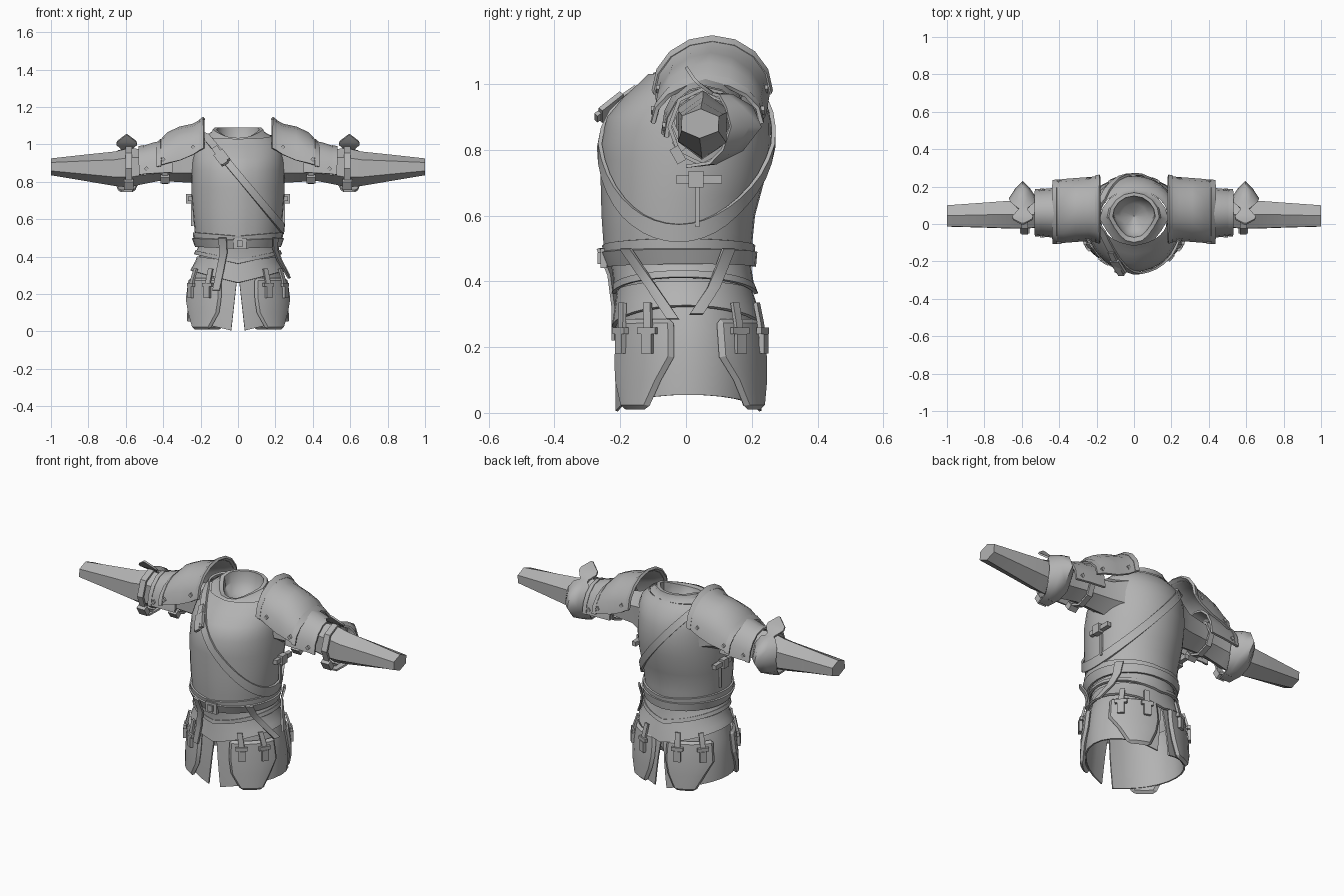
import bpy, bmesh, math
from math import sin, cos, radians, pi
from mathutils import Vector, Euler

if "Cube" in bpy.data.objects:
    bpy.data.objects.remove(bpy.data.objects["Cube"])

metal = bpy.data.materials.new("grey_metal")
metal.diffuse_color = (0.45, 0.45, 0.45, 1)
metal.use_nodes = True
metal.node_tree.nodes["Principled BSDF"].inputs["Base Color"].default_value = metal.diffuse_color

# Body outline: height, half width, front y, back y
BODY = [(0.0, .272, -.215, .23), (.15, .268, -.212, .228), (.28, .25, -.203, .212), (.38, .212, -.20, .19),
        (.45, .205, -.22, .19), (.50, .228, -.245, .20), (.60, .238, -.252, .21), (.72, .248, -.255, .242),
        (.82, .25, -.255, .258), (.90, .247, -.235, .256), (.96, .24, -.185, .242), (1.01, .222, -.13, .215),
        (1.05, .18, -.09, .18)]


def body(t, z, off=0.0):
    """Point on the body at angle t (degrees, front = -90) and height z."""
    zc = min(max(z, BODY[0][0]), BODY[-1][0])
    for a, b in zip(BODY, BODY[1:]):
        if a[0] <= zc <= b[0]:
            k = (zc - a[0]) / (b[0] - a[0])
            w, f, r = (a[i] + (b[i] - a[i]) * k for i in (1, 2, 3))
            break
    t = radians(t)
    return Vector(((w + off) * cos(t), (f + r) / 2 + ((r - f) / 2 + off) * sin(t), z))


def finish(ob, thick=0, mirror=False, bevel=0, angle=35):
    ob.data.materials.append(metal)
    bpy.context.view_layer.objects.active = ob
    ob.select_set(True)
    if thick:
        m = ob.modifiers.new("thickness", 'SOLIDIFY')
        m.thickness, m.offset = thick, 0
        bpy.ops.object.modifier_apply(modifier=m.name)
    if bevel:
        m = ob.modifiers.new("chamfer", 'BEVEL')
        m.width, m.segments, m.angle_limit = bevel, 1, radians(50)
        bpy.ops.object.modifier_apply(modifier=m.name)
    bpy.ops.object.shade_smooth_by_angle(angle=radians(angle))
    ob.select_set(False)
    if mirror:
        ob.modifiers.new("mirror", 'MIRROR')
    return ob


def grid(name, rows, closed=False, cap=False, **kw):
    """Skin a list of equally long point rows."""
    bm = bmesh.new()
    vs = [[bm.verts.new(p) for p in r] for r in rows]
    n = len(rows[0])
    for a, b in zip(vs, vs[1:]):
        for i in range(n if closed else n - 1):
            j = (i + 1) % n
            bm.faces.new((a[i], a[j], b[j], b[i]))
    if cap:
        bm.faces.new(vs[-1])
    bmesh.ops.recalc_face_normals(bm, faces=bm.faces)
    me = bpy.data.meshes.new(name)
    bm.to_mesh(me)
    bm.free()
    ob = bpy.data.objects.new(name, me)
    bpy.context.collection.objects.link(ob)
    return finish(ob, **kw)


def patch(name, rows, n=8, off=0.0, **kw):
    """Plate on the body from rows of (height, start angle, end angle)."""
    return grid(name, [[body(a + (b - a) * i / n, z, off) for i in range(n + 1)] for z, a, b in rows], **kw)


def band(name, top, bottom, off_top, off_bottom, n=32, steps=3, **kw):
    """Full ring on the body; top and bottom give height by angle."""
    rows = []
    for s in range(steps + 1):
        k = s / steps
        rows.append([body(t, top(t) * (1 - k) + bottom(t) * k, off_top * (1 - k) + off_bottom * k)
                     for t in (360 * i / n for i in range(n))])
    return grid(name, rows, closed=True, **kw)


def box(name, loc, size, rot=(0, 0, 0), mirror=False):
    e = Euler([radians(r) for r in rot]).to_matrix()
    sx, sy, sz = (s / 2 for s in size)
    q = [(-sx, -sy), (sx, -sy), (sx, sy), (-sx, sy)]
    rows = [[Vector(loc) + e @ Vector((x * k, y * k, z)) for x, y in q]
            for z, k in ((-sz, .01), (-sz, 1), (sz, 1), (sz, .01))]
    return grid(name, rows, closed=True, mirror=mirror)


def dip(t):
    """0 at the sides, rising to a point at the front and back."""
    return 1 - abs(cos(radians(t)))


# Breastplate and backplate, with a slight crease down the front
heights = [.50, .55, .60, .66, .72, .77, .82, .86, .90, .93, .96, .985, 1.01, 1.03, 1.05]
grid("breastplate", [[body(11.25 * i, z if z < 1.02 else z - .02 * max(0, -sin(radians(11.25 * i))),
                           .005 if i == 24 else 0) for i in range(32)] for z in heights], closed=True)
band("breastplate_rim", lambda t: .53 - .02 * dip(t), lambda t: .50 - .01 * dip(t), .005, .006, steps=1, thick=.01)

# Pointed neck collar with a lining: half width, front y, back y, front z, back z
collar = []
for w, f, b, zf, zb in [(.182, -.138, .185, .995, 1.052), (.145, -.112, .172, 1.018, 1.07),
                        (.135, -.098, .168, 1.035, 1.09), (.114, -.072, .15, 1.03, 1.09),
                        (.108, -.06, .145, .99, 1.03), (.07, -.03, .11, .965, .985), (.002, .04, .044, .95, .95)]:
    ring = []
    for i in range(16):
        t = 2 * pi * i / 16
        s = (sin(t) + 1) / 2
        point = 1 - .4 * max(0, -sin(t)) * abs(cos(t))
        ring.append((w * cos(t) * point, (f + b) / 2 + (b - f) / 2 * sin(t), zf + (zb - zf) * min(1, 1.6 * s)))
    collar.append(ring)
grid("collar", collar, closed=True)


# Diagonal shoulder strap, where a slanted plane meets the body
def on_plane(t, d, off):
    lo, hi = .45, 1.06
    for _ in range(25):
        z = (lo + hi) / 2
        if z > .838 + d - 1.2 * body(t, z, off).x:
            hi = z
        else:
            lo = z
    return body(t, z, off)


grid("shoulder_strap", [[on_plane(9 * i, d, .01) for i in range(40)] for d in (-.03, .03)], closed=True, thick=.012)
box("strap_buckle", (-.085, -.228, .93), (.06, .016, .09), (-45, -38, 0))
box("strap_tongue", (-.095, -.213, .94), (.035, .014, .16), (-50, -34, 0))

# Waist: inner cloth, belt and buckle
band("waist", lambda t: .51, lambda t: .37, -.008, -.002)
band("belt", lambda t: .50 - .01 * dip(t), lambda t: .455 - .01 * dip(t), .012, .016, steps=1, thick=.014)
box("belt_buckle", (.01, -.25, .47), (.07, .02, .06))
box("belt_buckle_bar", (.01, -.262, .47), (.03, .015, .035))
patch("belt_tail", [(.50, -114, -104), (.42, -114, -104), (.32, -116, -107), (.22, -118, -110)], n=2, off=.03, thick=.01)

# Layered waist plates with pointed centres
band("upper_fauld", lambda t: .455, lambda t: .42 - .05 * dip(t), .0, .014, thick=.012)
band("upper_fauld_edge", lambda t: .432 - .05 * dip(t), lambda t: .412 - .05 * dip(t), .016, .02, steps=1, thick=.012)
band("lower_fauld", lambda t: .40 - .03 * dip(t), lambda t: .325 - .065 * dip(t), .004, .016, thick=.012)

# Skirt halves, open at the front and back
skirt = []
for k in (0, .25, .5, .75, 1):
    row = []
    for i in range(13):
        s = -1 + 2 * i / 12
        t = s * (89.8 - 7.5 * k)
        row.append(body(t, .33 - (.275 + .05 * abs(s) ** 2) * k, -.002))
    skirt.append(row)
grid("skirt_half", skirt, thick=.008, mirror=True)

# Hip plates with hanging straps and buckles
for name, rows, straps in (
        ("front_tasset", [(.285, -70, -11), (.23, -71, -11), (.17, -71, -11), (.10, -69, -21), (.01, -58, -32)], (-56, -30)),
        ("rear_tasset", [(.285, 24, 82), (.23, 24, 83), (.17, 24, 83), (.10, 36, 80), (.01, 48, 72)], (40, 68))):
    patch(name, rows, n=6, off=.011, thick=.028, bevel=.014, mirror=True, angle=25)
    for a in straps:
        patch(name + "_strap", [(.335, a - 3, a + 3), (.27, a - 3, a + 3), (.19, a - 3, a + 3)], n=1, off=.032,
              thick=.012, mirror=True)
        box(name + "_buckle", body(a, .25, .036), (.016, .062, .02), (0, 0, a), mirror=True)
        box(name + "_loop", body(a, .21, .034), (.016, .036, .06), (0, 0, a), mirror=True)

# Crossing straps on one hip
for name, rows in (("front_hip_strap", [(.50, -44, -35), (.44, -38, -29), (.38, -30, -21), (.285, -15, -6)]),
                   ("rear_hip_strap", [(.50, 32, 42), (.44, 26, 36), (.38, 18, 28), (.30, 2, 12)])):
    patch(name, rows, n=2, off=.032, thick=.01)

# Side closures below the armpits
box("side_closure", (.255, .04, .71), (.025, .14, .025), mirror=True)
box("side_closure_buckle", (.263, .03, .71), (.03, .045, .05), mirror=True)
box("side_seam", (.244, .035, .63), (.012, .012, .13), mirror=True)

# Sleeves: x, y, z, y radius, z radius
arm = []
for x, y, z, ry, rz in [(.17, .06, .90, .13, .135), (.25, .055, .895, .095, .10), (.42, .05, .885, .078, .08),
                        (.52, .05, .88, .08, .095), (.58, .05, .875, .085, .105), (.66, .05, .87, .085, .092),
                        (.82, .047, .875, .075, .07), (1.0, .043, .88, .065, .045)]:
    arm.append([(x, y + ry * cos(pi / 3 * i + .5), z + rz * sin(pi / 3 * i + .5)) for i in range(6)])
grid("sleeve", arm, closed=True, cap=True, mirror=True, angle=20)


# Arched plates over the arm: x, centre y, half depth, top z, bottom z
def arch(name, rows, n=8, **kw):
    pts = [[(x, y + r * cos(pi * i / n), zb + (zt - zb) * sin(pi * i / n)) for i in range(n + 1)]
           for x, y, r, zt, zb in rows]
    return grid(name, pts, mirror=True, **kw)


arch("pauldron", [(.195, .08, .17, 1.13, .975), (.24, .08, .165, 1.105, .945), (.31, .075, .165, 1.09, .915),
                  (.375, .07, .165, 1.06, .90), (.425, .065, .162, 1.005, .885)], thick=.012)
arch("pauldron_inner_rim", [(.182, .08, .178, 1.143, .98), (.205, .08, .173, 1.125, .968)], thick=.014)
arch("pauldron_outer_rim", [(.41, .065, .167, 1.025, .885), (.435, .065, .165, 1.0, .88)], thick=.012)
arch("upper_arm_plate", [(.35, .06, .13, 1.025, .85), (.45, .06, .125, 1.005, .845), (.525, .06, .117, .98, .84)], thick=.012)
arch("upper_arm_rim", [(.505, .06, .122, .99, .84), (.53, .06, .12, .985, .838)], thick=.012)
for x, y, z in ((.24, -.08, .985), (.40, -.095, .92), (.24, .237, .985), (.40, .226, .92), (.49, -.06, .87), (.49, .177, .87)):
    box("rivet", (x, y, z), (.018, .024, .018), (0, 45, 0), mirror=True)


# Straps round the arm
def cuff(name, x, w, ry, rz, z=.87):
    grid(name, [[(x + s * w, .05 + ry * cos(pi / 4 * i), z + rz * sin(pi / 4 * i)) for i in range(8)]
                for s in (-.5, .5)], closed=True, thick=.012, mirror=True)


cuff("upper_arm_strap", .39, .03, .092, .09, .885)
cuff("elbow_strap", .585, .035, .10, .115)
box("upper_arm_buckle", (.39, -.02, .815), (.05, .03, .04), (35, 0, 0), mirror=True)
box("elbow_buckle", (.585, -.025, .785), (.05, .03, .05), (30, 0, 0), mirror=True)

# Elbow guard: cup behind the elbow rising to a pointed wing (y, z, half width, curl)
guard = []
for y, z, w, curl in [(0, .75, .03, 0), (.09, .76, .045, .02), (.17, .80, .062, .06), (.225, .87, .07, .09),
                      (.20, .93, .065, .08), (.14, .965, .045, .04), (.085, .97, .02, .005), (.04, 1.0, .055, 0),
                      (.025, 1.015, .052, 0), (.0, 1.052, .004, 0)]:
    guard.append([(.595 + w * s, y - curl * abs(s) ** 1.3, z) for s in (-1, -.5, 0, .5, 1)])
grid("elbow_guard", guard, thick=.01, mirror=True, angle=50)
